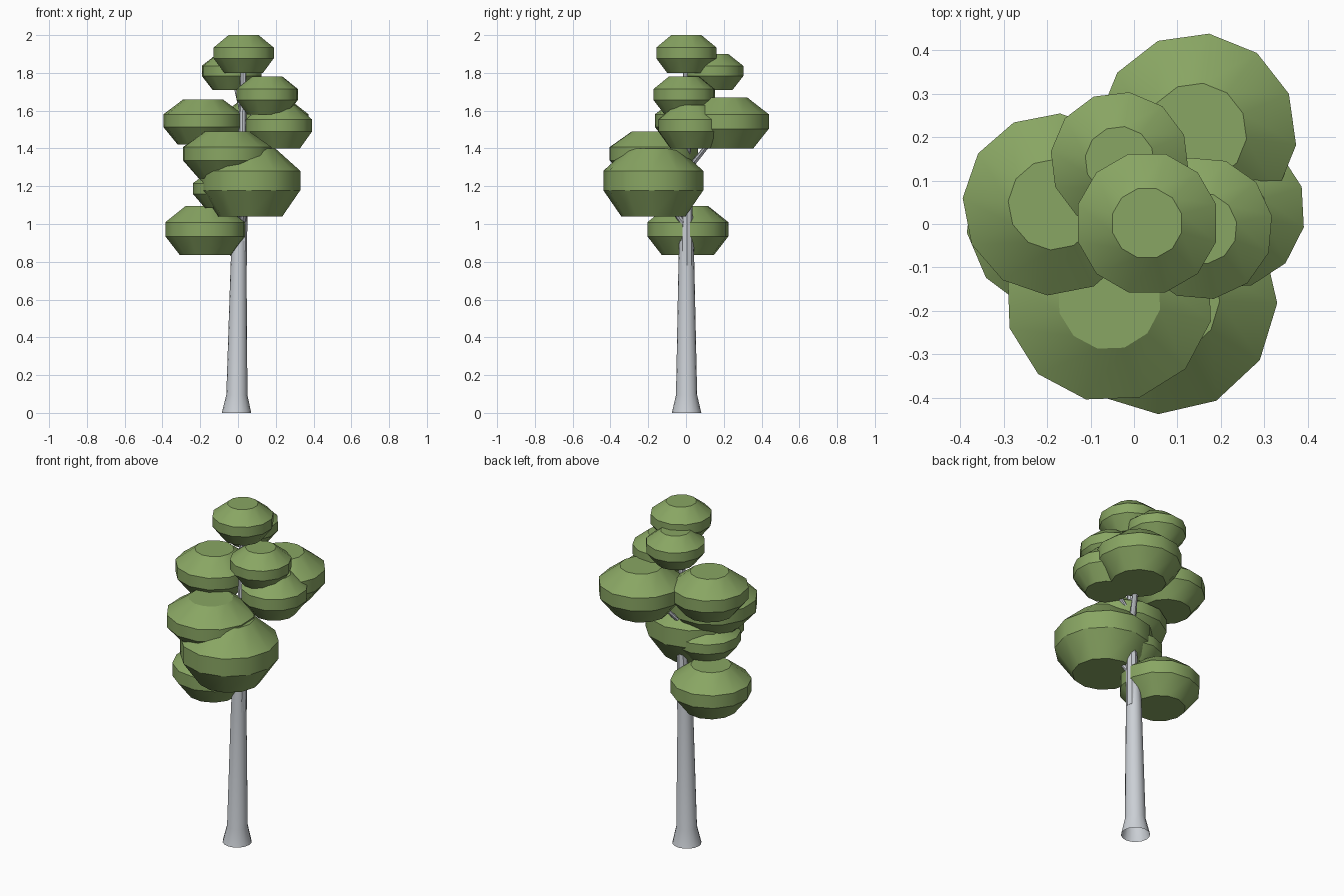
import bpy, bmesh, math
from mathutils import Vector

old = bpy.data.objects.get("Cube")
if old:
    bpy.data.objects.remove(old, do_unlink=True)


def material(name, rgb):
    m = bpy.data.materials.new(name)
    m.use_nodes = True
    m.diffuse_color = (*rgb, 1)
    m.node_tree.nodes["Principled BSDF"].inputs["Base Color"].default_value = (*rgb, 1)
    return m


leaf_green = material("leaf green", (0.25, 0.38, 0.125))
bark_grey = material("pale grey bark", (0.60, 0.63, 0.67))


def loft(name, path, mat, sides=12, turn=0, cap_start=True, cap_end=True):
    """Skin level rings given as (x, y, z, radius) from bottom to top."""
    bm = bmesh.new()
    rings = []
    for x, y, z, r in path:
        ring = []
        for i in range(sides):
            a = math.radians(turn) + math.tau * i / sides
            ring.append(bm.verts.new((x + r * math.cos(a), y + r * math.sin(a), z)))
        rings.append(ring)
    for low, high in zip(rings, rings[1:]):
        for i in range(sides):
            j = (i + 1) % sides
            bm.faces.new((low[i], low[j], high[j], high[i]))
    if cap_start:
        bm.faces.new(rings[0][::-1])
    if cap_end:
        bm.faces.new(rings[-1])
    mesh = bpy.data.meshes.new(name)
    bm.to_mesh(mesh)
    bm.free()
    mesh.materials.append(mat)
    obj = bpy.data.objects.new(name, mesh)
    bpy.context.collection.objects.link(obj)
    bpy.ops.object.select_all(action='DESELECT')
    obj.select_set(True)
    bpy.context.view_layer.objects.active = obj
    bpy.ops.object.shade_smooth_by_angle(angle=math.radians(33))
    return obj


# Foliage clumps: x, y, radius, bottom, top, turn
clumps = {
    "crown": (0.03, 0.002, 0.165, 1.80, 2.00, 15),
    "upper_back": (-0.033, 0.145, 0.16, 1.71, 1.90, 22),
    "upper_left": (0.155, -0.01, 0.165, 1.58, 1.78, 10),
    "middle_right": (-0.185, 0.045, 0.21, 1.42, 1.66, 26),
    "middle_back": (0.145, 0.21, 0.23, 1.40, 1.67, 23),
    "middle_left": (0.215, 0.03, 0.18, 1.40, 1.63, 18),
    "front_upper": (-0.057, -0.17, 0.24, 1.24, 1.49, 17),
    "front_lower": (0.065, -0.173, 0.265, 1.04, 1.40, 28),
    "front_small": (-0.06, -0.11, 0.18, 1.085, 1.28, 5),
    "lowest_right": (-0.17, 0.01, 0.217, 0.835, 1.095, 8),
}
for name, (x, y, r, low, high, turn) in clumps.items():
    profile = ((0, 0.64), (0.385, 1), (0.67, 1), (1, 0.5))
    path = [(x, y, low + t * (high - low), r * k) for t, k in profile]
    loft(name + "_foliage", path, leaf_green, turn=turn)

# Trunk with a flared, open foot
loft("trunk", [(-0.008, 0.003, 0, 0.078), (-0.006, 0.003, 0.095, 0.056),
               (0.003, 0.002, 0.79, 0.042), (0.005, 0.002, 0.91, 0.038)],
     bark_grey, sides=16, cap_start=False)

# Central stem up to the crown
loft("central_stem", [(0.012, 0.004, 0.78, 0.036), (0.022, 0.006, 1.15, 0.028),
                      (0.024, 0.002, 1.5, 0.020), (0.028, 0, 1.85, 0.015)],
     bark_grey, sides=8)

# Branches: height where each leaves the stem, and its radius
forks = {"lowest_right": (0.80, 0.022), "front_small": (0.98, 0.016),
         "front_lower": (0.98, 0.02), "front_upper": (1.12, 0.018),
         "middle_back": (1.28, 0.018), "middle_left": (1.32, 0.015),
         "middle_right": (1.34, 0.015), "upper_left": (1.5, 0.012),
         "upper_back": (1.6, 0.012)}
for name, (z, r) in forks.items():
    cx, cy, _, low, high, _ = clumps[name]
    start = Vector((0.018, 0.004, z))
    end = Vector((cx, cy, (low + high) / 2))
    bend = start.lerp(end, 0.35)
    path = [(*start, r), (*bend, r * 0.9), (*end, r * 0.7)]
    loft(name + "_branch", path, bark_grey, sides=8)
